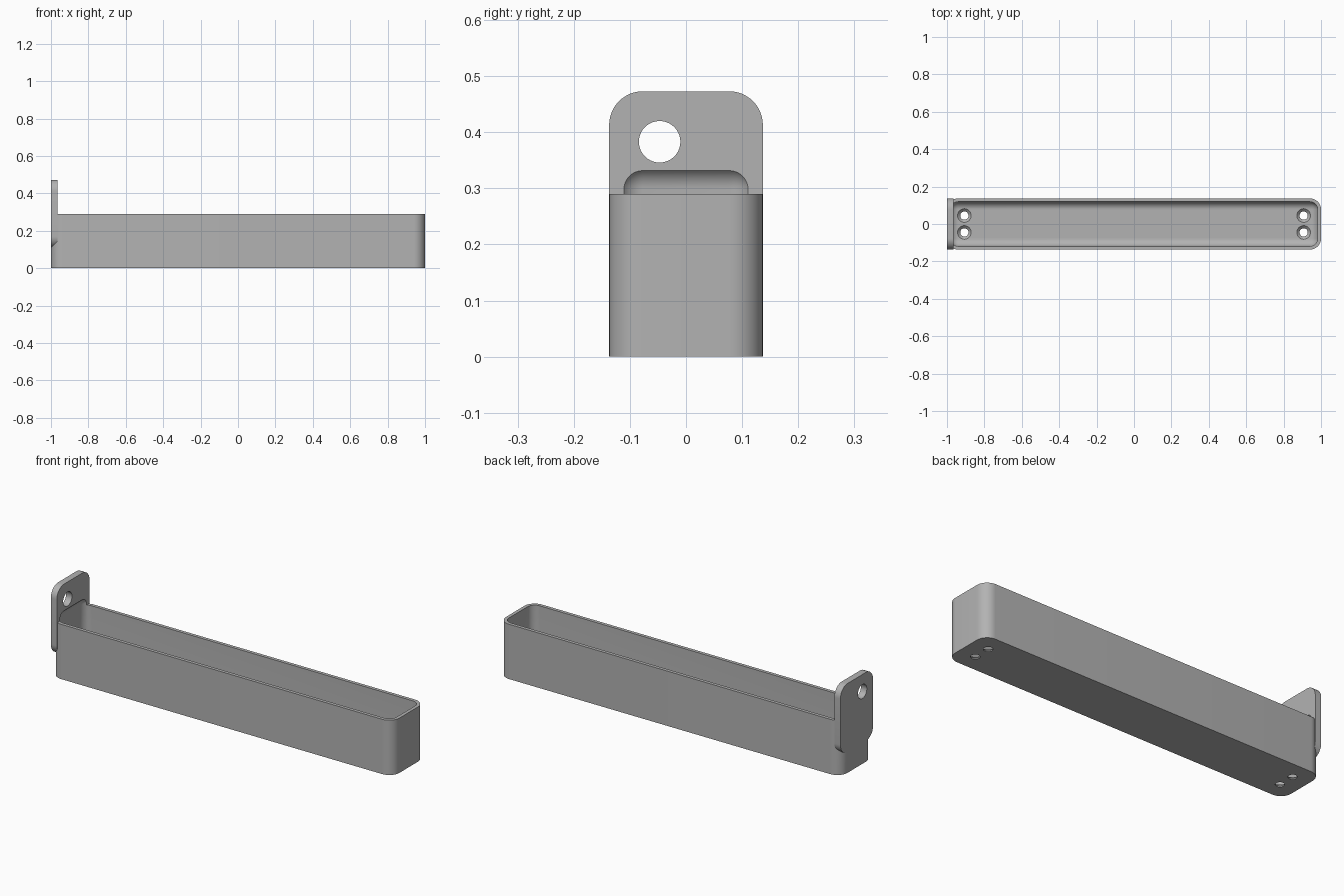
import bpy, bmesh, math
from mathutils import Matrix, Vector

old = bpy.data.objects.get("Cube")
if old:
    bpy.data.objects.remove(old, do_unlink=True)

HALF_W, HEIGHT, CORNER, WALL = 0.137, 0.29, 0.06, 0.018
INNER = CORNER - WALL
TAB_X = -0.965

grey = bpy.data.materials.new("plain grey")
grey.use_nodes = True
COLOUR = (0.45, 0.45, 0.45, 1)
grey.diffuse_color = COLOUR
grey.node_tree.nodes["Principled BSDF"].inputs["Base Color"].default_value = COLOUR


def add_object(name, bm):
    bmesh.ops.recalc_face_normals(bm, faces=bm.faces)
    mesh = bpy.data.meshes.new(name)
    bm.to_mesh(mesh)
    bm.free()
    ob = bpy.data.objects.new(name, mesh)
    bpy.context.collection.objects.link(ob)
    mesh.materials.append(grey)
    return ob


def arc(cx, cy, r, start, steps=12):
    return [(cx + r * math.cos(a), cy + r * math.sin(a))
            for a in (start + math.pi / 2 * i / steps for i in range(steps + 1))]


def prism(name, outline, to_world, offset):
    bm = bmesh.new()
    face = bm.faces.new([bm.verts.new(to_world(u, v)) for u, v in outline])
    ext = bmesh.ops.extrude_face_region(bm, geom=[face])["geom"]
    bmesh.ops.translate(bm, vec=offset, verts=[g for g in ext if isinstance(g, bmesh.types.BMVert)])
    return add_object(name, bm)


def rounded_rect(u0, u1, v0, v1, r):
    return (arc(u1 - r, v1 - r, r, 0) + arc(u0 + r, v1 - r, r, math.pi / 2)
            + arc(u0 + r, v0 + r, r, math.pi) + arc(u1 - r, v0 + r, r, 1.5 * math.pi))


def cone(name, r1, r2, depth, matrix):
    bm = bmesh.new()
    bmesh.ops.create_cone(bm, cap_ends=True, segments=40, radius1=r1, radius2=r2,
                          depth=depth, matrix=matrix)
    return add_object(name, bm)


def boolean(target, other, operation):
    mod = target.modifiers.new(other.name, "BOOLEAN")
    mod.operation, mod.object, mod.solver = operation, other, "EXACT"
    other.hide_render = True
    other.hide_set(True)


# Tray body and the hanging tab at its right end
tray = prism("tray", rounded_rect(-1, 1, -HALF_W, HALF_W, CORNER),
             lambda u, v: (u, v, 0), (0, 0, HEIGHT))
tab = prism("hanging_tab", rounded_rect(-HALF_W, HALF_W, 0.11, 0.473, CORNER),
            lambda u, v: (-1, u, v), (TAB_X + 1, 0, 0))
boolean(tray, tab, "UNION")

# Cavity with every edge rounded, reaching a little way into the tab
bm = bmesh.new()
bmesh.ops.create_cube(bm, size=1)
low, high = 0.02, 0.34
bmesh.ops.scale(bm, vec=(2 * (1 - WALL), 2 * (HALF_W - WALL), high - low), verts=bm.verts)
bmesh.ops.translate(bm, vec=(0, 0, (low + high) / 2), verts=bm.verts)
bmesh.ops.bevel(bm, geom=bm.edges[:], offset=INNER, segments=10, profile=0.5, affect="EDGES")
cavity = add_object("cavity_cutter", bm)
boolean(tray, cavity, "DIFFERENCE")

# Hole through the tab
turn = Matrix.Translation((-0.98, -0.047, 0.383)) @ Matrix.Rotation(math.pi / 2, 4, "Y")
cutters = [tab, cavity, cone("tab_hole_cutter", 0.037, 0.037, 0.2, turn)]
boolean(tray, cutters[-1], "DIFFERENCE")

# Countersunk screw holes in the floor
for i, (x, y) in enumerate((sx * 0.907, sy * 0.045) for sx in (-1, 1) for sy in (-1, 1)):
    for label, r1, r2, depth, z in (("shaft", 0.022, 0.022, 0.1, 0.0),
                                    ("sink", 0.021, 0.0375, 0.0165, 0.0128)):
        cutters.append(cone(f"screw_{label}_cutter_{i}", r1, r2, depth,
                            Matrix.Translation((x, y, z))))
        boolean(tray, cutters[-1], "DIFFERENCE")

# Bake the cuts and drop the helpers
bpy.context.view_layer.update()
baked = bpy.data.meshes.new_from_object(tray.evaluated_get(bpy.context.evaluated_depsgraph_get()))
tray.modifiers.clear()
tray.data = baked
for helper in cutters:
    bpy.data.objects.remove(helper, do_unlink=True)

bpy.ops.object.select_all(action="DESELECT")
tray.select_set(True)
bpy.context.view_layer.objects.active = tray
bpy.ops.object.shade_smooth_by_angle(angle=math.radians(30))
